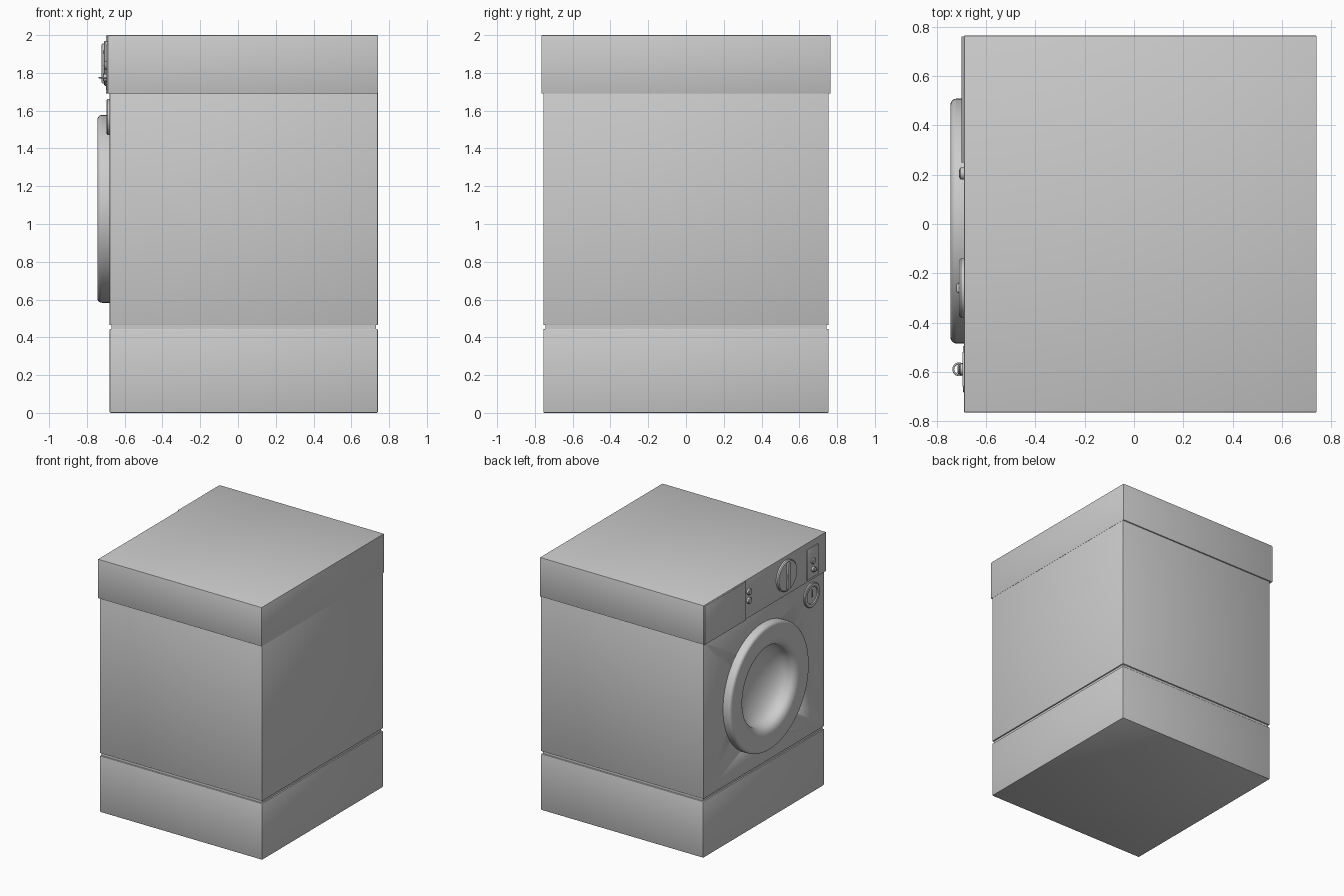
import bpy, bmesh, math

if "Cube" in bpy.data.objects:
    bpy.data.objects.remove(bpy.data.objects["Cube"])


def finish(name, bm, angle=35):
    bmesh.ops.remove_doubles(bm, verts=bm.verts, dist=1e-5)
    bmesh.ops.recalc_face_normals(bm, faces=bm.faces)
    me = bpy.data.meshes.new(name)
    bm.to_mesh(me)
    bm.free()
    ob = bpy.data.objects.new(name, me)
    bpy.context.collection.objects.link(ob)
    bpy.ops.object.select_all(action='DESELECT')
    ob.select_set(True)
    bpy.context.view_layer.objects.active = ob
    bpy.ops.object.shade_smooth_by_angle(angle=math.radians(angle))
    return ob


def box(name, x, y, z, bevel=0.004):
    bm = bmesh.new()
    bmesh.ops.create_cube(bm, size=1)
    for v in bm.verts:
        v.co = [lo + (c + 0.5) * (hi - lo) for c, (lo, hi) in zip(v.co, (x, y, z))]
    if bevel:
        bmesh.ops.bevel(bm, geom=bm.edges[:], offset=bevel, segments=2,
                        affect='EDGES', profile=0.5)
    return finish(name, bm)


def lathe(name, y, z, profile, n=48):
    """Spin (radius, x) points about an axis parallel to x."""
    bm = bmesh.new()
    rings = [[bm.verts.new((x, y + r * math.cos(2 * math.pi * i / n),
                            z + r * math.sin(2 * math.pi * i / n)))
              for i in range(n)] if r > 0 else [bm.verts.new((x, y, z))] * n
             for r, x in profile]
    for a, b in zip(rings, rings[1:]):
        for i in range(n):
            j = (i + 1) % n
            bm.faces.new(list(dict.fromkeys((a[i], a[j], b[j], b[i]))))
    return finish(name, bm)


# Cabinet: plinth, shadow gap, main body and overhanging top
box("plinth", (-0.68, 0.74), (-0.755, 0.755), (0, 0.445), 0.006)
box("plinth_gap", (-0.67, 0.73), (-0.745, 0.745), (0.43, 0.48), 0)
body = box("cabinet", (-0.68, 0.74), (-0.755, 0.755), (0.465, 1.70))
box("top_housing", (-0.69, 0.742), (-0.765, 0.765), (1.69, 2.0))

# Door opening
cutter = lathe("door_cutter", 0.012, 1.08, [(0, -0.8), (0.36, -0.8), (0.36, -0.45), (0, -0.45)])
cutter.hide_render = True
cutter.hide_set(True)
cut = body.modifiers.new("door_opening", 'BOOLEAN')
cut.object = cutter
cut.solver = 'EXACT'

# Porthole door: rounded frame and concave glass bowl
R, X = 0.497, -0.745
frame = [(R, -0.675), (R, X + 0.025)]
frame += [(R - 0.025 + 0.025 * math.cos(a), X + 0.025 - 0.025 * math.sin(a))
          for a in [math.pi / 2 * i / 6 for i in range(1, 7)]]
frame += [(0.375 - 0.065 * math.sin(a), X + 0.055 - 0.055 * math.cos(a))
          for a in [math.pi / 2 * i / 8 for i in range(9)]]
lathe("door_frame", 0.012, 1.08, frame, 72)
bowl = [(0.31 * math.cos(a), -0.69 + 0.15 * math.sin(a))
        for a in [math.pi / 2 * i / 12 for i in range(12)]] + [(0, -0.54)]
lathe("door_glass", 0.012, 1.08, bowl, 72)

# Control panel: detergent drawer and switch plate
box("detergent_drawer", (-0.70, -0.68), (0.25, 0.762), (1.692, 1.997), 0.002)
box("switch_plate", (-0.697, -0.68), (-0.66, -0.52), (1.71, 1.95), 0.002)

# Round push buttons
for name, y, z in (("upper_button", 0.205, 1.90), ("lower_button", 0.205, 1.83),
                   ("power_button", -0.59, 1.84)):
    lathe(name, y, z, [(0.024, -0.685), (0.024, -0.704), (0.019, -0.709), (0, -0.711)], 24)

# Programme dial with grip bar
lathe("dial", -0.26, 1.85, [(0.12, -0.685), (0.12, -0.703), (0.113, -0.710), (0, -0.712)])
box("dial_grip", (-0.722, -0.70), (-0.278, -0.242), (1.745, 1.955), 0.006)

# Key lock with a flat ring
lathe("key_lock", -0.59, 1.775, [(0.02, -0.685), (0.02, -0.712), (0.016, -0.716), (0, -0.716)], 24)
bpy.ops.mesh.primitive_torus_add(location=(-0.71, -0.59, 1.775), major_radius=0.024,
                                 minor_radius=0.004, major_segments=24, minor_segments=8)
bpy.context.object.name = "key_ring"
bpy.ops.object.shade_smooth()

# Round filter cap with recessed centre
lathe("filter_cap", -0.59, 1.567, [(0.095, -0.675), (0.095, -0.690), (0.09, -0.695),
                                   (0.068, -0.695), (0.064, -0.687), (0, -0.687)])
box("filter_cap_grip", (-0.694, -0.68), (-0.597, -0.583), (1.55, 1.61), 0.002)
